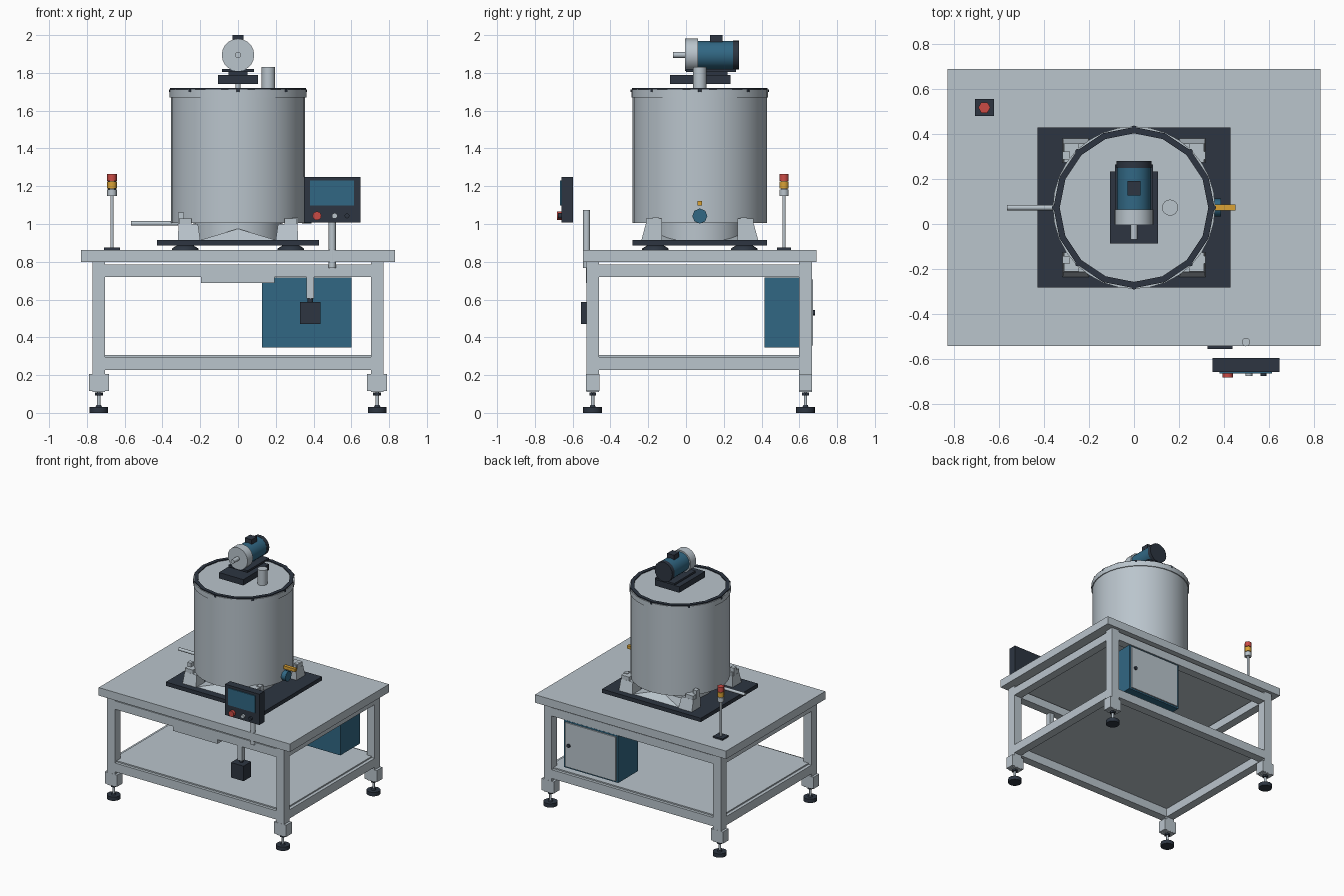
import bpy, bmesh, math
from mathutils import Matrix, Vector

if "Cube" in bpy.data.objects:
    bpy.data.objects.remove(bpy.data.objects["Cube"])


def material(name, rgb):
    m = bpy.data.materials.new(name)
    m.diffuse_color = (*rgb, 1)
    m.use_nodes = True
    m.node_tree.nodes["Principled BSDF"].inputs["Base Color"].default_value = m.diffuse_color
    return m


STEEL = material("light_grey_steel", (0.49, 0.555, 0.605))
DARK = material("dark_slate", (0.026, 0.036, 0.053))
BLUE = material("machine_blue", (0.031, 0.137, 0.23))
RED = material("signal_red", (0.6, 0.07, 0.06))
AMBER = material("signal_amber", (0.7, 0.36, 0.035))


def finish(name, bm, mat, smooth=False):
    bmesh.ops.recalc_face_normals(bm, faces=bm.faces)
    me = bpy.data.meshes.new(name)
    bm.to_mesh(me)
    bm.free()
    me.materials.append(mat)
    ob = bpy.data.objects.new(name, me)
    bpy.context.collection.objects.link(ob)
    if smooth:
        bpy.ops.object.select_all(action='DESELECT')
        ob.select_set(True)
        bpy.context.view_layer.objects.active = ob
        bpy.ops.object.shade_smooth_by_angle(angle=math.radians(62))
    return ob


def box(name, mat, x, y, z):
    """Box from (min, max) ranges."""
    bm = bmesh.new()
    size = [b - a for a, b in (x, y, z)]
    mid = [(a + b) / 2 for a, b in (x, y, z)]
    bmesh.ops.create_cube(bm, size=1, matrix=Matrix.Translation(mid) @ Matrix.Diagonal((*size, 1)))
    return finish(name, bm, mat)


def lathe(name, mat, origin, profile, axis='z', sides=16, smooth=True, closed=False):
    """Revolve (radius, height) points round an axis; open profiles get end caps."""
    bm = bmesh.new()
    turn = {'z': Matrix.Identity(3), 'y': Matrix.Rotation(-math.pi / 2, 3, 'X'),
            'x': Matrix.Rotation(math.pi / 2, 3, 'Y')}[axis]
    rings = [[bm.verts.new(Vector(origin) + turn @ Vector((r * math.cos(a), r * math.sin(a), h)))
              for a in (2 * math.pi * i / sides for i in range(sides))] for r, h in profile]
    pairs = list(zip(rings, rings[1:]))
    if closed:
        pairs.append((rings[-1], rings[0]))
    else:
        bm.faces.new(rings[0])
        bm.faces.new(rings[-1])
    for lo, hi in pairs:
        for i in range(sides):
            j = (i + 1) % sides
            bm.faces.new((lo[i], lo[j], hi[j], hi[i]))
    return finish(name, bm, mat, smooth)


def rod(name, mat, origin, r, length, axis='z', sides=16, smooth=True):
    return lathe(name, mat, origin, [(r, 0), (r, length)], axis, sides, smooth)


def prism(name, mat, outline, y, lean=(0, 0)):
    """Extrude an (x, z) outline between two y values; each end may lean with height."""
    bm = bmesh.new()
    z0 = min(p[1] for p in outline)
    a, b = ([bm.verts.new((px, yy + k * (pz - z0), pz)) for px, pz in outline] for yy, k in zip(y, lean))
    bm.faces.new(a)
    bm.faces.new(b)
    for i in range(len(a)):
        j = (i + 1) % len(a)
        bm.faces.new((a[i], a[j], b[j], b[i]))
    return finish(name, bm, mat)


# Table: top, legs, feet, rails and shelf
box("table_top", STEEL, (-0.832, 0.832), (-0.544, 0.69), (0.8, 0.863))
for sx, xn in ((-1, "left"), (1, "right")):
    for yc, yn in ((-0.494, "front"), (0.633, "back")):
        tag = f"{yn}_{xn}"
        x = sx * 0.737
        box("leg_" + tag, STEEL, (x - 0.034, x + 0.034), (yc - 0.034, yc + 0.034), (0.11, 0.8))
        box("leg_bracket_" + tag, STEEL, (x - 0.053, x + 0.053), (yc - 0.035, yc + 0.035), (0.115, 0.207))
        rod("foot_" + tag, DARK, (x, yc, 0), 0.05, 0.03)
        lathe("foot_hub_" + tag, DARK, (x, yc, 0.029), [(0.018, 0), (0.012, 0.012)], sides=10)
        rod("foot_stem_" + tag, STEEL, (x, yc, 0.035), 0.009, 0.08, sides=10)
        rod("foot_nut_" + tag, DARK, (x, yc, 0.092), 0.021, 0.015, sides=6, smooth=False)
for z, n in (((0.72, 0.785), "upper"), ((0.228, 0.297), "lower")):
    for yc, yn in ((-0.494, "front"), (0.633, "back")):
        box(f"{n}_rail_{yn}", STEEL, (-0.705, 0.705), (yc - 0.033, yc + 0.033), z)
    for xc, xn in ((-0.737, "left"), (0.737, "right")):
        box(f"{n}_rail_{xn}", STEEL, (xc - 0.033, xc + 0.033), (-0.465, 0.602), z)
box("shelf", STEEL, (-0.745, 0.745), (-0.505, 0.644), (0.296, 0.307))
box("front_tray", STEEL, (-0.196, 0.192), (-0.53, -0.461), (0.688, 0.786))

# Electrical cabinet under the table
box("cabinet", BLUE, (0.127, 0.6), (0.416, 0.662), (0.345, 0.717))
box("cabinet_door", STEEL, (0.142, 0.585), (0.66, 0.672), (0.357, 0.705))
rod("cabinet_knob", DARK, (0.55, 0.67, 0.53), 0.014, 0.012, 'y', 12)

# Hanging switch box
box("switch_box", DARK, (0.328, 0.438), (-0.556, -0.462), (0.47, 0.588))
rod("switch_box_gland", DARK, (0.383, -0.505, 0.586), 0.014, 0.022, sides=8)
box("switch_box_hanger", STEEL, (0.362, 0.403), (-0.526, -0.488), (0.605, 0.73))

# Operator panel
rod("panel_post", STEEL, (0.499, -0.526, 0.767), 0.019, 0.307)
box("panel_housing", DARK, (0.349, 0.648), (-0.66, -0.598), (1.008, 1.25))
box("panel_screen", BLUE, (0.382, 0.615), (-0.667, -0.659), (1.097, 1.23))
rod("stop_button", RED, (0.418, -0.683, 1.043), 0.023, 0.025, 'y', 12)
rod("start_button", STEEL, (0.512, -0.677, 1.043), 0.015, 0.019, 'y', 12)
rod("selector_button", DARK, (0.577, -0.677, 1.043), 0.013, 0.019, 'y', 12)

# Signal tower
lx, ly = -0.667, 0.519
box("tower_base", DARK, (lx - 0.042, lx + 0.042), (ly - 0.038, ly + 0.038), (0.863, 0.875))
rod("tower_pole", STEEL, (lx, ly, 0.87), 0.009, 0.29, sides=10)
for n, mat, z, h in (("collar", STEEL, 1.148, 0.035), ("amber_lamp", AMBER, 1.187, 0.037),
                     ("red_lamp", RED, 1.228, 0.038)):
    rod("tower_" + n, mat, (lx, ly, z), 0.027, h, sides=6)
rod("tower_core", DARK, (lx, ly, 1.15), 0.02, 0.1, sides=6)

# Base plate with pads
cy = 0.073
box("base_plate", DARK, (-0.43, 0.43), (-0.284, 0.43), (0.885, 0.915))
for sx in (-1, 1):
    for sy in (-1, 1):
        x, y = sx * 0.28, cy + sy * 0.235
        lathe("plate_pad", DARK, (x, y, 0.862), [(0.07, 0), (0.07, 0.008), (0.045, 0.024)])
        # Stepped tank brackets
        xs = lambda a, b: tuple(sorted((sx * a, sx * b)))
        ys = lambda a, b: tuple(sorted((cy + sy * a, cy + sy * b)))
        prism("bracket_base", STEEL, [(sx * 0.2, 0.915), (sx * 0.318, 0.915), (sx * 0.315, 1.0),
                                      (sx * 0.212, 1.0)], (cy + sy * 0.2, cy + sy * 0.309), (0, -sy * 0.27))
        box("bracket_block", STEEL, xs(0.245, 0.313), ys(0.2, 0.285), (0.99, 1.03))
        box("bracket_lug", STEEL, xs(0.285, 0.318), ys(0.215, 0.25), (1.0, 1.06 if sx < 0 else 1.035))

# Tank with skirt, sloped saddle and rim
tank = (0, cy, 0)
rod("tank_skirt", STEEL, (0, cy, 0.915), 0.235, 0.1, sides=24)
prism("tank_saddle", STEEL, [(-0.2, 0.915), (0.2, 0.915), (0, 0.975)], (cy - 0.3, cy + 0.3), (1, -1))
rod("tank_body", STEEL, (0, cy, 1.005), 0.355, 0.67, sides=32)
lathe("tank_rim", STEEL, tank, [(0.362, 1.67), (0.362, 1.711), (0.33, 1.711), (0.33, 1.67)],
      sides=32, closed=True)
lathe("lid_seal", DARK, tank, [(0.359, 1.705), (0.359, 1.719), (0.331, 1.719), (0.331, 1.705)],
      closed=True)
rod("lid", STEEL, (0, cy, 1.67), 0.332, 0.042)
for i in range(8):
    a = math.pi * i / 4
    rod("rim_bolt", DARK, (0.355 * math.cos(a), cy + 0.355 * math.sin(a), 1.7), 0.011, 0.013, sides=8)
rod("lid_pipe", STEEL, (0.161, cy, 1.7), 0.036, 0.13)

# Side outlet pipe, valve and lever
rod("side_pipe", STEEL, (-0.567, cy, 1.003), 0.012, 0.25, 'x', 12)
rod("valve_body", BLUE, (0.34, cy, 1.042), 0.04, 0.048, 'x', 8)
box("valve_lever", AMBER, (0.35, 0.453), (cy - 0.013, cy + 0.013), (1.097, 1.121))

# Drive motor on its mount
rod("mixer_shaft", STEEL, (0, cy, 1.7), 0.014, 0.05, sides=12)
box("motor_mount", DARK, (-0.106, 0.106), (-0.086, 0.235), (1.742, 1.788))
box("motor_spacer", DARK, (-0.05, 0.05), (0.05, 0.22), (1.788, 1.806))
box("motor_foot", DARK, (-0.084, 0.084), (0.0, 0.265), (1.805, 1.82))
mz = 1.895
rod("motor_shaft", STEEL, (0, -0.068, mz), 0.016, 0.07, 'y', 12)
rod("motor_flange", STEEL, (0, -0.004, mz), 0.086, 0.068, 'y', 20)
rod("motor_body", BLUE, (0, 0.06, mz), 0.075, 0.195, 'y', 20)
rod("motor_fan_cover", DARK, (0, 0.25, mz), 0.077, 0.03, 'y', 20)
box("terminal_box", DARK, (-0.03, 0.03), (0.127, 0.192), (1.95, 2.0))
